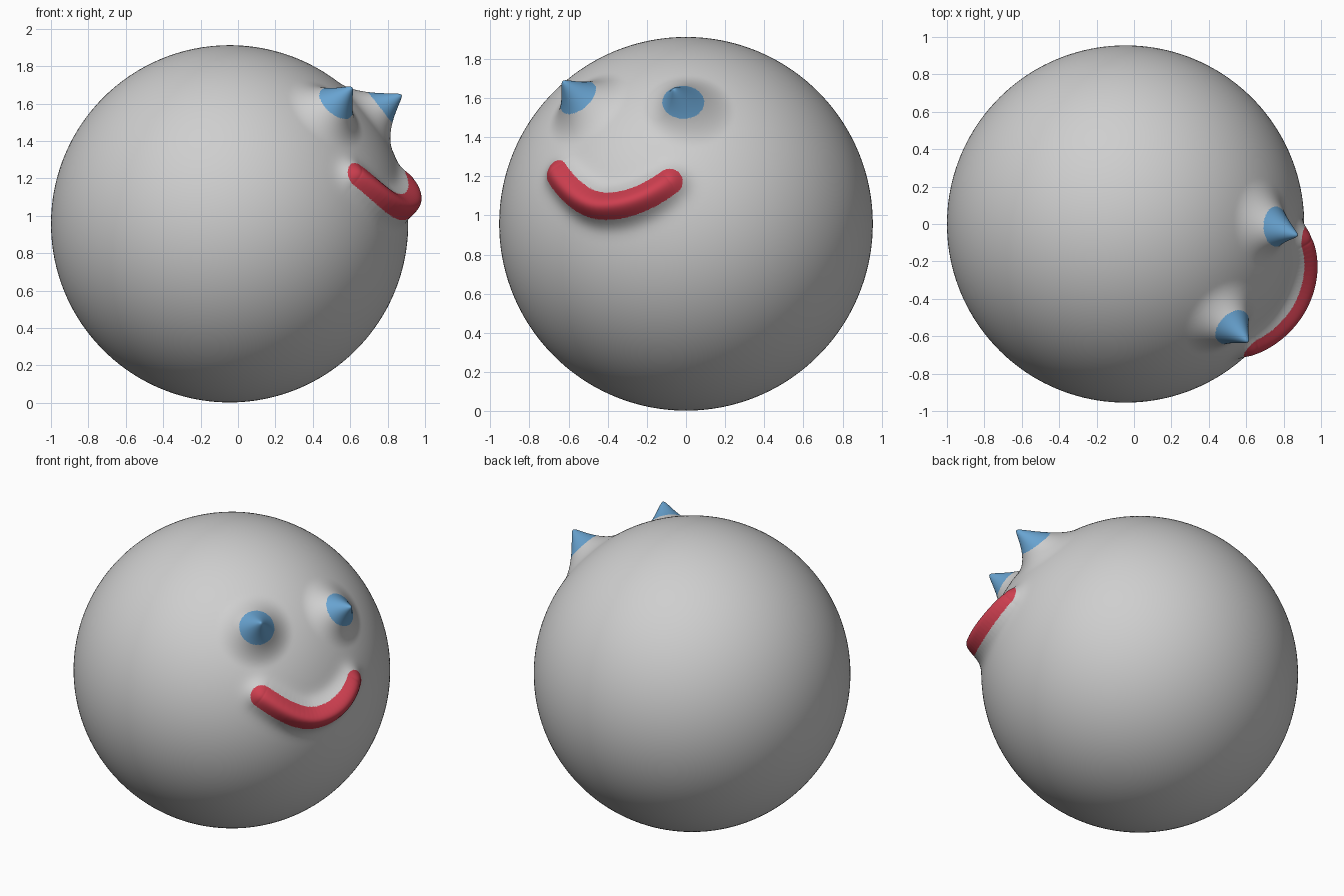
import bpy
import bmesh
import math
from mathutils import Vector

RADIUS = 0.955
CENTRE = Vector((-0.045, 0, 0.957))
EYE_REACH, EYE_COLOUR = 0.24, 0.107
MOUTH_WIDTH, MOUTH_COLOUR = 0.077, 0.066

if "Cube" in bpy.data.objects:
    bpy.data.objects.remove(bpy.data.objects["Cube"])


def material(name, colour):
    mat = bpy.data.materials.new(name)
    mat.use_nodes = True
    mat.diffuse_color = (*colour, 1)
    mat.node_tree.nodes["Principled BSDF"].inputs["Base Color"].default_value = (*colour, 1)
    return mat


# Eye spikes: base direction and tip, both relative to the ball centre
eyes = []
for base, tip in (((0.75, 0.01, 0.59), (0.92, -0.06, 0.69)),
                  ((0.53, -0.515, 0.605), (0.655, -0.63, 0.73))):
    root = Vector(base).normalized() * RADIUS
    eyes.append((root, Vector(tip) - root))

# Smile path: a lopsided parabola laid on the ball
smile = []
STEPS = 24
for i in range(STEPS + 1):
    t = i / STEPS
    y = -0.705 + 0.615 * t
    z = 1.05 + (0.91 if t < 0.45 else 0.45) * (t - 0.45) ** 2 - CENTRE.z
    x = math.sqrt(1.05 ** 2 - y * y - z * z)
    smile.append(Vector((x, y, z)).normalized() * RADIUS)


def smile_distance(p):
    """Distance to the smile path and position along it from 0 to 1."""
    best, along = 9, 0
    for i, (a, b) in enumerate(zip(smile, smile[1:])):
        edge = b - a
        f = max(0, min(1, (p - a).dot(edge) / edge.length_squared))
        d = (p - a - edge * f).length
        if d < best:
            best, along = d, (i + f) / STEPS
    return best, along


def eye_distance(p):
    return min((p - root).length for root, _ in eyes)


def displaced(p):
    """Pull the ball surface out into the eyes and the smile."""
    out = p.copy()
    for root, pull in eyes:
        r = math.hypot((p - root).length, 0.015)
        if r < EYE_REACH:
            out += pull * (1 - r / EYE_REACH) ** 2 * 1.13
    d, t = smile_distance(p)
    if d < 0.25:
        height = 0.065 + 0.055 * math.sin(math.pi * t) ** 0.7
        out += p.normalized() * height * math.exp(-(d / MOUTH_WIDTH) ** 2)
    return out


# Ball, made finer around the face
bm = bmesh.new()
bmesh.ops.create_icosphere(bm, subdivisions=6, radius=RADIUS)
for eye_zone, mouth_zone in ((0.26, 0.22), (0.2, 0.15), (0.13, 0.09)):
    edges = []
    for e in bm.edges:
        mid = (e.verts[0].co + e.verts[1].co) / 2
        if mid.x > 0.3 and mid.z > -0.2:
            if eye_distance(mid) < eye_zone or smile_distance(mid)[0] < mouth_zone:
                edges.append(e)
    bmesh.ops.subdivide_edges(bm, edges=edges, cuts=1, use_grid_fill=True)
    bmesh.ops.triangulate(bm, faces=[f for f in bm.faces if len(f.verts) > 3])
for v in bm.verts:
    v.co = v.co.normalized() * RADIUS

# Colours by distance from each feature
for f in bm.faces:
    f.smooth = True
    c = f.calc_center_median()
    if c.x > 0.3 and c.z > -0.2:
        if eye_distance(c) < EYE_COLOUR:
            f.material_index = 1
        elif smile_distance(c)[0] < MOUTH_COLOUR:
            f.material_index = 2

# Shape the face and stand the ball on the ground
for v in bm.verts:
    p = v.co.copy()
    v.co = (displaced(p) if p.x > 0.1 and p.z > -0.4 else p) + CENTRE
bm.normal_update()

mesh = bpy.data.meshes.new("smiling_ball")
bm.to_mesh(mesh)
bm.free()
for name, colour in (("light grey", (0.62, 0.62, 0.62)),
                     ("sky blue", (0.14, 0.37, 0.64)),
                     ("warm red", (0.62, 0.05, 0.08))):
    mesh.materials.append(material(name, colour))
bpy.context.collection.objects.link(bpy.data.objects.new("smiling_ball", mesh))
